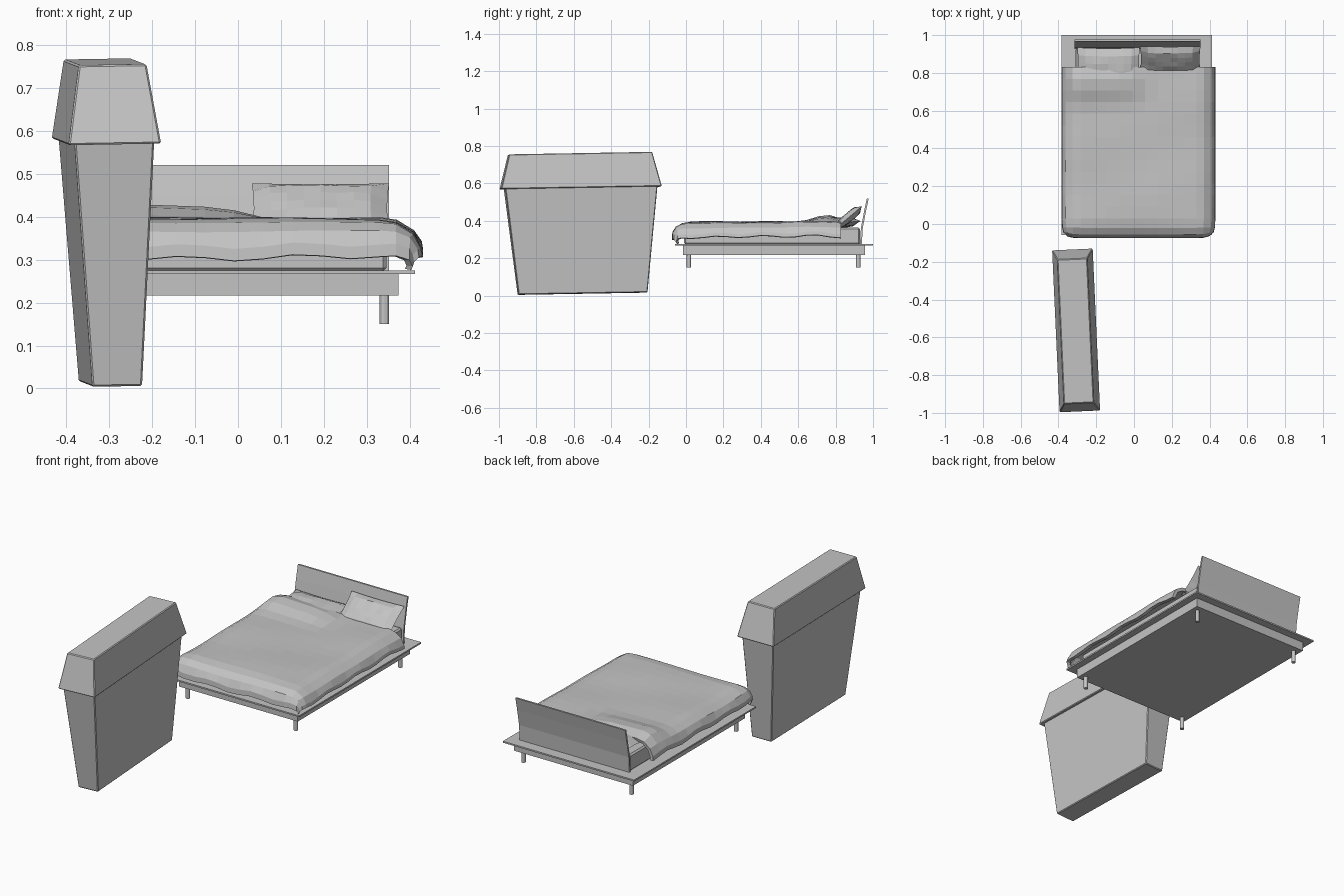
import bpy, bmesh, math, random
from mathutils import Matrix, Vector, Euler

if "Cube" in bpy.data.objects:
    bpy.data.objects.remove(bpy.data.objects["Cube"])
random.seed(4)

grey = bpy.data.materials.new("plain grey")
grey.diffuse_color = (0.55, 0.55, 0.55, 1)
grey.use_nodes = True
grey.node_tree.nodes["Principled BSDF"].inputs["Base Color"].default_value = grey.diffuse_color

def finish(name, bm, matrix=None, bevel=0):
    bmesh.ops.recalc_face_normals(bm, faces=bm.faces)
    me = bpy.data.meshes.new(name)
    bm.to_mesh(me)
    bm.free()
    me.materials.append(grey)
    ob = bpy.data.objects.new(name, me)
    bpy.context.collection.objects.link(ob)
    if matrix:
        ob.matrix_world = matrix
    if bevel:
        m = ob.modifiers.new("bevel", 'BEVEL')
        m.width, m.segments = bevel, 1
    return ob

def box(name, x0, x1, y0, y1, z0, z1, bevel=0):
    bm = bmesh.new()
    bmesh.ops.create_cube(bm, size=1)
    for v in bm.verts:
        v.co = ((x0 + x1) / 2 + v.co.x * (x1 - x0), (y0 + y1) / 2 + v.co.y * (y1 - y0),
                (z0 + z1) / 2 + v.co.z * (z1 - z0))
    return finish(name, bm, None, bevel)

def taper(name, w0, l0, z0, w1, l1, z1, matrix):
    # tapered block from a bottom size to a top size
    bm = bmesh.new()
    bmesh.ops.create_cube(bm, size=1)
    for v in bm.verts:
        w, l, z = (w1, l1, z1) if v.co.z > 0 else (w0, l0, z0)
        v.co = (v.co.x * w, v.co.y * l, z)
    return finish(name, bm, matrix, 0.004)

def lerp(pts, t):
    # point along an evenly spaced list of (position, drop)
    f = t * (len(pts) - 1)
    i = min(int(f), len(pts) - 2)
    return Vector(pts[i]).lerp(Vector(pts[i + 1]), f - i)

# Tapered bin, slightly turned and leaning
rad = math.radians
bin_m = Matrix.Translation((-0.297, -0.553, 0.011)) @ Euler((rad(1), rad(-1), rad(2.6))).to_matrix().to_4x4()
taper("bin_body", 0.116, 0.69, 0, 0.186, 0.815, 0.57, bin_m)
taper("bin_lid", 0.216, 0.86, 0.565, 0.158, 0.765, 0.75, bin_m)

# Bed platform, frame and legs
box("bed_platform", -0.385, 0.412, -0.058, 1.0, 0.267, 0.275)
box("bed_frame", -0.348, 0.374, -0.016, 0.957, 0.217, 0.268)
for sx, x in (("left", -0.315), ("right", 0.341)):
    for sy, y in (("front", 0.015), ("back", 0.921)):
        bm = bmesh.new()
        bmesh.ops.create_cone(bm, cap_ends=True, segments=12, radius1=0.011, radius2=0.011,
                              depth=0.068, matrix=Matrix.Translation((x, y, 0.184)))
        finish(f"{sy}_{sx}_leg", bm)

# Headboard leaning back: bent profile drawn across the width
prof = [(0.93, 0.272), (0.935, 0.36), (0.952, 0.45), (0.967, 0.52)]
prof += [(y + 0.01, z) for y, z in reversed(prof)]
bm = bmesh.new()
a = [bm.verts.new((-0.314, y, z)) for y, z in prof]
b = [bm.verts.new((0.352, y, z)) for y, z in prof]
bm.faces.new(a)
bm.faces.new(b)
for i in range(len(prof)):
    j = (i + 1) % len(prof)
    bm.faces.new((a[i], a[j], b[j], b[i]))
finish("headboard", bm)

# Mattress
box("mattress", -0.31, 0.346, -0.01, 0.93, 0.273, 0.364, 0.008)

# Duvet: draped grid with hanging left, right and front hems
across = [(-0.383, 0.078), (-0.38, 0.055), (-0.362, 0.025), (-0.325, 0.006)]
across += [(-0.28 + 0.61 * i / 9, 0) for i in range(10)]
across += [(0.37, 0.006), (0.41, 0.03), (0.428, 0.06), (0.431, 0.078)]
along = [(-0.075, 0.088), (-0.073, 0.06), (-0.055, 0.027), (-0.02, 0.007)]
along += [(0.03 + 0.8 * i / 13, 0) for i in range(14)]
N, M = len(across), len(along)
bm = bmesh.new()
rows = []
for j, (y, dy) in enumerate(along):
    row = []
    for i, (x, dx) in enumerate(across):
        bump = 0.036 * math.exp(-((y - 0.75) / 0.09) ** 2) / (1 + math.exp((x - 0.02) / 0.03))
        bump *= 1 - min(1, dx / 0.03)
        z = 0.394 + bump + 0.003 * math.sin(9 * x + 7 * y) + 0.002 * math.sin(15 * y - 6 * x)
        z -= max(dx, dy) + 0.45 * min(dx, dy)
        if dx > 0.05 or dy > 0.05:
            z += 0.006 * math.sin(24 * (x + y))
        # round the two front corners inward
        k = min(dx, dy) * 0.35
        xx = x - math.copysign(k, x)
        row.append(bm.verts.new((xx, y + k, max(z, 0.268))))
    rows.append(row)
for j in range(M - 1):
    for i in range(N - 1):
        bm.faces.new((rows[j][i], rows[j][i + 1], rows[j + 1][i + 1], rows[j + 1][i]))
duvet = finish("duvet", bm)
if sum(p.normal.z for p in duvet.data.polygons) < 0:
    duvet.data.flip_normals()
m = duvet.modifiers.new("thickness", 'SOLIDIFY')
m.thickness, m.offset = 0.018, -1

# Pillows: inflated faceted cushions
def pillow(name, w, l, h, loc, tilt):
    bm = bmesh.new()
    n, p = 9, 7
    sides = []
    for s in (1, -1):
        g = []
        for j in range(p):
            for i in range(n):
                u, v = 2 * i / (n - 1) - 1, 2 * j / (p - 1) - 1
                puff = ((1 - u ** 4) * (1 - v ** 4)) ** 0.6
                z = s * h / 2 * puff * random.uniform(0.85, 1.05)
                g.append(bm.verts.new((u * w / 2 * (1 - 0.03 * (1 - v * v)),
                                       v * l / 2 * (1 - 0.04 * (1 - u * u)), z)))
        for j in range(p - 1):
            for i in range(n - 1):
                k = j * n + i
                bm.faces.new((g[k], g[k + 1], g[k + 1 + n], g[k + n]))
    bmesh.ops.remove_doubles(bm, verts=bm.verts, dist=0.0005)
    finish(name, bm, Matrix.Translation(loc) @ Matrix.Rotation(tilt, 4, 'X'))

pillow("left_pillow", 0.33, 0.25, 0.055, (-0.135, 0.81, 0.388), rad(5))
pillow("right_pillow", 0.32, 0.18, 0.05, (0.192, 0.872, 0.42), rad(40))
